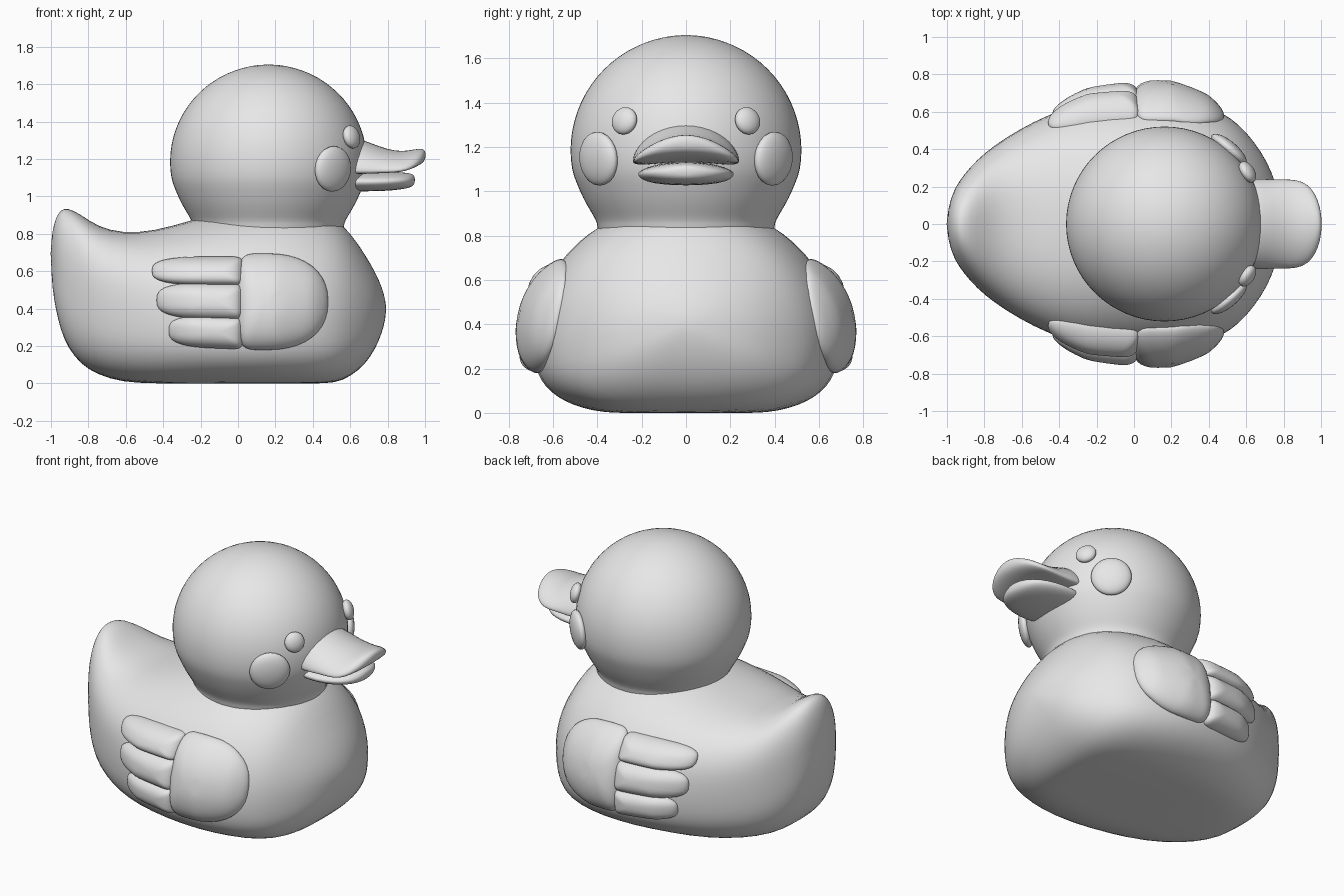
import bpy, bmesh, math
from mathutils import Vector, Matrix

if "Cube" in bpy.data.objects:
    bpy.data.objects.remove(bpy.data.objects["Cube"])

grey = bpy.data.materials.new("plain_grey")
grey.diffuse_color = (0.8, 0.8, 0.8, 1)
grey.use_nodes = True
grey.node_tree.nodes["Principled BSDF"].inputs["Base Color"].default_value = grey.diffuse_color


def finish(name, bm, subsurf=0, mirror=False):
    bmesh.ops.remove_doubles(bm, verts=bm.verts, dist=1e-5)
    bmesh.ops.recalc_face_normals(bm, faces=bm.faces)
    for f in bm.faces:
        f.smooth = True
    me = bpy.data.meshes.new(name)
    bm.to_mesh(me)
    bm.free()
    me.materials.append(grey)
    ob = bpy.data.objects.new(name, me)
    bpy.context.collection.objects.link(ob)
    if mirror:
        ob.modifiers.new("mirror", 'MIRROR').use_axis = (False, True, False)
    if subsurf:
        s = ob.modifiers.new("smooth", 'SUBSURF')
        s.levels = s.render_levels = subsurf
    return ob


def skin(rings):
    """Join rings of points into a closed tube."""
    bm = bmesh.new()
    vs = [[bm.verts.new(p) for p in ring] for ring in rings]
    n = len(rings[0])
    for a, b in zip(vs, vs[1:]):
        for i in range(n):
            j = (i + 1) % n
            bm.faces.new((a[i], a[j], b[j], b[i]))
    return bm


def power(v, e):
    return math.copysign(abs(v) ** e, v)


def back_exp(x):
    """Squareness of the upper body: fuller along the back."""
    return 2 + .5 * max(0, min(1, -x / .4, (x + 1) / .2))


def loft(name, rows, low_exp, top_exp=lambda x: 2, droop=0, n=32):
    """Rows are x, half width, top, bottom, height of the widest point."""
    rings = []
    for x, hw, top, bot, mid in rows:
        ring = []
        for i in range(n):
            t = 2 * math.pi * i / n
            c, s = math.cos(t), math.sin(t)
            e = 2 / (top_exp(x) if s >= 0 else low_exp)
            z = mid + abs(s) ** e * ((top if s >= 0 else bot) - mid)
            y = hw * power(c, e)
            ring.append((x, y, max(z - droop * (y / .24) ** 2, 0)))
        rings.append(ring)
    return finish(name, skin(rings), subsurf=1)


# Body with raised tail
BODY = [
    (-1.003, 0, .70, .70, .70), (-.992, .085, .82, .50, .68), (-.975, .15, .885, .40, .65),
    (-.95, .205, .93, .29, .61), (-.91, .265, .942, .19, .55), (-.84, .345, .905, .10, .49),
    (-.75, .42, .84, .045, .44), (-.62, .505, .805, .005, .41), (-.45, .592, .815, -.02, .39),
    (-.25, .66, .875, -.02, .36), (0, .695, .945, -.02, .33), (.20, .69, .965, -.02, .33),
    (.40, .635, .935, -.02, .33), (.52, .57, .885, 0, .33), (.60, .495, .81, .035, .34),
    (.68, .39, .69, .10, .35), (.735, .285, .595, .185, .36), (.77, .175, .515, .27, .38),
    (.787, .08, .45, .34, .39), (.793, 0, .40, .40, .40)]
loft("body", BODY, 3, back_exp)


def body_side(x, z):
    """Half width of the body at a given x and z."""
    for a, b in zip(BODY, BODY[1:]):
        if a[0] <= x <= b[0]:
            f = (x - a[0]) / (b[0] - a[0])
            hw, top, bot, mid = (p + (q - p) * f for p, q in zip(a[1:], b[1:]))
            e = back_exp(x) if z > mid else 3
            d = (z - mid) / ((top if z > mid else bot) - mid)
            return hw * max(0, 1 - d ** e) ** (1 / e)


# Head with narrow neck, turned around its vertical axis
profile = [(.527 * math.sin(a), 1.185 + .522 * math.cos(a))
           for a in (math.radians(d) for d in range(0, 106, 10))]
profile += [(.498, 1.04), (.468, .97), (.433, .91), (.408, .87), (.40, .84), (.40, .78), (0, .78)]
N = 32
finish("head", skin([[(.163 + 1.01 * r * math.cos(2 * math.pi * i / N),
                       r * math.sin(2 * math.pi * i / N), z) for i in range(N)]
                     for r, z in profile]), subsurf=1)


# Beak halves, arched across their width
loft("upper_beak", [
    (.52, 0, 1.2, 1.2, 1.2), (.53, .235, 1.325, 1.13, 1.19), (.66, .248, 1.312, 1.13, 1.185),
    (.75, .24, 1.27, 1.135, 1.185), (.84, .243, 1.245, 1.145, 1.185), (.90, .232, 1.245, 1.15, 1.19),
    (.95, .195, 1.255, 1.16, 1.20), (.985, .13, 1.257, 1.175, 1.21),
    (1.0, .06, 1.245, 1.195, 1.22), (1.004, 0, 1.222, 1.222, 1.222)], 2, droop=.05, n=20)
loft("lower_beak", [
    (.52, 0, 1.08, 1.08, 1.08), (.53, .20, 1.135, 1.028, 1.095), (.66, .225, 1.135, 1.026, 1.095),
    (.78, .215, 1.135, 1.028, 1.095), (.87, .18, 1.13, 1.036, 1.095), (.92, .125, 1.125, 1.046, 1.09),
    (.942, .06, 1.115, 1.062, 1.09), (.947, 0, 1.09, 1.09, 1.09)], 2, droop=.02, n=20)


# Eyes and cheeks: flattened spheres lying on the head
def button(name, pos, radius, depth):
    bm = bmesh.new()
    bmesh.ops.create_uvsphere(bm, u_segments=24, v_segments=14, radius=1)
    normal = Vector(pos) - Vector((.165, 0, 1.185))
    rot = normal.to_track_quat('Z', 'Y').to_matrix().to_4x4()
    bm.transform(Matrix.Translation(pos) @ rot @ Matrix.Diagonal((radius, radius, depth, 1)))
    finish(name, bm, mirror=True)


button("eyes", (.607, -.278, 1.318), .063, .035)
button("cheeks", (.508, -.395, 1.147), .122, .045)


# Wing pads: rounded outlines that follow the side of the body
def wing_part(name, cx, left, right, cz, half, left_exp, right_exp, depth, slope=0):
    bm = bmesh.new()
    bmesh.ops.create_uvsphere(bm, u_segments=40, v_segments=20, radius=1)
    for v in bm.verts:
        r = math.hypot(v.co.x, v.co.y)
        u, w = (v.co.x / r, v.co.y / r) if r > 1e-6 else (0, 0)
        e = 2 / (right_exp if u > 0 else left_exp)
        r = r ** .8
        x = cx + r * power(u, e) * (right if u > 0 else left)
        z = cz + r * power(w, e) * half + slope * (x - cx)
        v.co = (x, -(body_side(x, z) + depth * v.co.z), z)
    finish(name, bm, mirror=True)


wing_part("wing_front", .15, .15, .332, .437, .258, 5, 2.3, .08)
wing_part("wing_feather_top", -.10, .36, .125, .602, .077, 3, 6, .08)
wing_part("wing_feather_middle", -.10, .335, .125, .44, .097, 3, 6, .075, -.015)
wing_part("wing_feather_bottom", -.10, .27, .125, .272, .085, 3, 6, .07, -.04)
